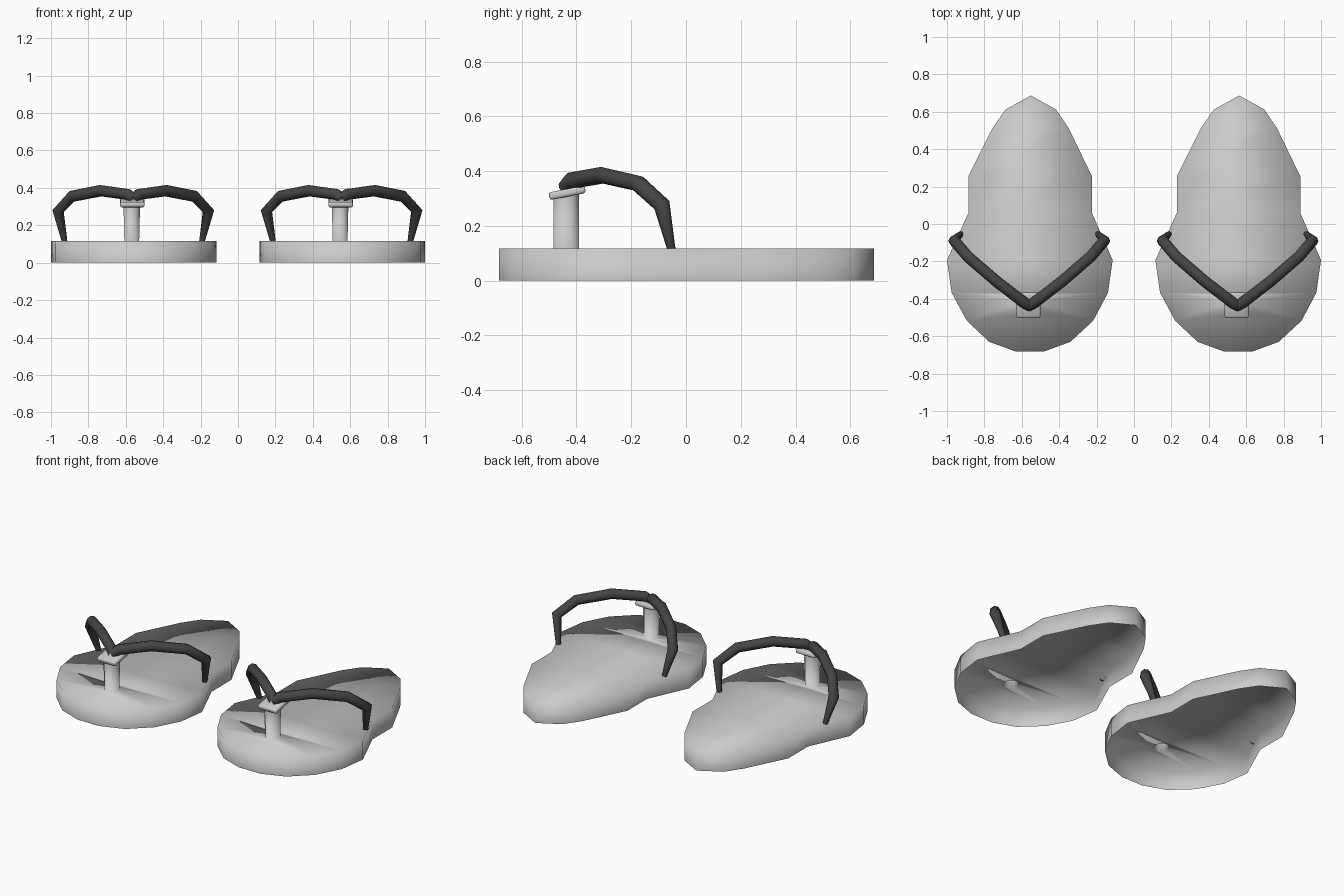
import bpy, bmesh, math
from mathutils import Matrix

if "Cube" in bpy.data.objects:
    bpy.data.objects.remove(bpy.data.objects["Cube"])


def material(name, value):
    mat = bpy.data.materials.new(name)
    mat.use_nodes = True
    color = (value, value, value, 1)
    mat.diffuse_color = color
    mat.node_tree.nodes["Principled BSDF"].inputs["Base Color"].default_value = color
    return mat


PALE = material("pale grey", 0.6)
DARK = material("dark grey", 0.06)

THICK = 0.117
POST_X, POST_Y = -0.011, -0.437
PLATE_Z, PLATE_TILT = 0.321, math.radians(11)
# Foot outline, heel to toe: left x, right x, y
OUTLINE = [(0.14, -0.13, 0.612), (0.208, -0.2, 0.512), (0.332, -0.328, 0.255),
           (0.332, -0.328, 0.06), (0.443, -0.443, -0.193), (0.418, -0.418, -0.367),
           (0.339, -0.337, -0.517), (0.217, -0.217, -0.63), (0.075, -0.075, -0.682)]
POST_ROW = 5  # strip of the outline that holds the toe post
# Strap centre line from the sole to the toe post: x, y, z, relative radius
STRAP = [(0.367, -0.053, THICK - 0.004, 0.48), (0.402, -0.088, 0.276, 1),
         (0.328, -0.175, 0.355, 1), (0.175, -0.307, 0.385, 1),
         (0.028, -0.42, 0.365, 1), (-0.004, -0.443, 0.34, 0.85)]


def link(name, data, x):
    obj = bpy.data.objects.new(name, data)
    obj.location.x = x
    bpy.context.collection.objects.link(obj)
    return obj


def finish(name, bm, x):
    mesh = bpy.data.meshes.new(name)
    bm.to_mesh(mesh)
    bm.free()
    mesh.materials.append(PALE)
    for poly in mesh.polygons:
        poly.use_smooth = True
    return link(name, mesh, x)


def extruded_verts(bm, edges):
    geom = bmesh.ops.extrude_edge_only(bm, edges=edges)["geom"]
    return [g for g in geom if isinstance(g, bmesh.types.BMVert)]


def sole(side, x):
    # Top surface in strips, with a round opening for the toe post
    bm = bmesh.new()
    heel = bm.verts.new((0.006, 0.687, THICK))
    rows = [[bm.verts.new((px, py, THICK)) for px in (l, r)] for l, r, py in OUTLINE]
    bm.faces.new((heel, rows[0][1], rows[0][0]))
    for i, ((a, b), (c, d)) in enumerate(zip(rows, rows[1:])):
        if i != POST_ROW:
            bm.faces.new((a, b, d, c))
    (a, b), (c, d) = rows[POST_ROW:POST_ROW + 2]
    border = [bm.edges.get((a, b)), bm.edges.get((c, d)),
              bm.edges.new((a, c)), bm.edges.new((b, d))]
    corners = [math.tau * (k + 0.5) / 8 for k in range(8)]
    ring = [bm.verts.new((POST_X + 0.043 * math.cos(t), POST_Y + 0.05 * math.sin(t), THICK))
            for t in corners]
    ring_edges = [bm.edges.new((ring[k - 1], ring[k])) for k in range(8)]
    bmesh.ops.triangle_fill(bm, edges=border + ring_edges, use_beauty=True)
    rim = [e for e in bm.edges if e.is_boundary and e not in ring_edges]

    # Side wall down to the ground, open underneath
    for v in extruded_verts(bm, rim):
        v.co.z = 0
    # Toe post up into the plate, slightly wider at the top
    for v in extruded_verts(bm, ring_edges):
        v.co.x = POST_X + (v.co.x - POST_X) * 1.12
        v.co.z = PLATE_Z + (v.co.y - POST_Y) * math.tan(PLATE_TILT)
    bmesh.ops.recalc_face_normals(bm, faces=bm.faces)
    if heel.link_faces[0].normal.z < 0 or heel.normal.z < 0:
        bmesh.ops.reverse_faces(bm, faces=bm.faces)
    finish(side + "_sole_and_toe_post", bm, x)


def post_plate(side, x):
    # Tilted rounded plate on top of the post
    bm = bmesh.new()
    bmesh.ops.create_cube(bm, matrix=Matrix.Diagonal((0.13, 0.134, 0.028, 1)))
    plate = finish(side + "_post_plate", bm, x - 0.008)
    plate.location.yz = (-0.434, PLATE_Z)
    plate.rotation_euler.x = PLATE_TILT
    bevel = plate.modifiers.new("rounding", "BEVEL")
    bevel.width = 0.009
    bevel.segments = 2


def strap(side, x):
    # Two mirrored open tubes meeting in a V at the toe post
    curve = bpy.data.curves.new(side + "_strap", "CURVE")
    curve.dimensions = "3D"
    curve.bevel_depth = 0.031
    curve.bevel_resolution = 2
    for s in (1, -1):
        spline = curve.splines.new("POLY")
        spline.points.add(len(STRAP) - 1)
        for point, (px, py, pz, radius) in zip(spline.points, STRAP):
            point.co = (s * px, py, pz, 1)
            point.radius = radius
        spline.use_smooth = True
    curve.materials.append(DARK)
    obj = link(side + "_strap", curve, x)
    bpy.ops.object.select_all(action="DESELECT")
    obj.select_set(True)
    bpy.context.view_layer.objects.active = obj
    bpy.ops.object.convert(target="MESH")


for side, x in (("left", 0.557), ("right", -0.557)):
    sole(side, x)
    post_plate(side, x)
    strap(side, x - 0.003)
